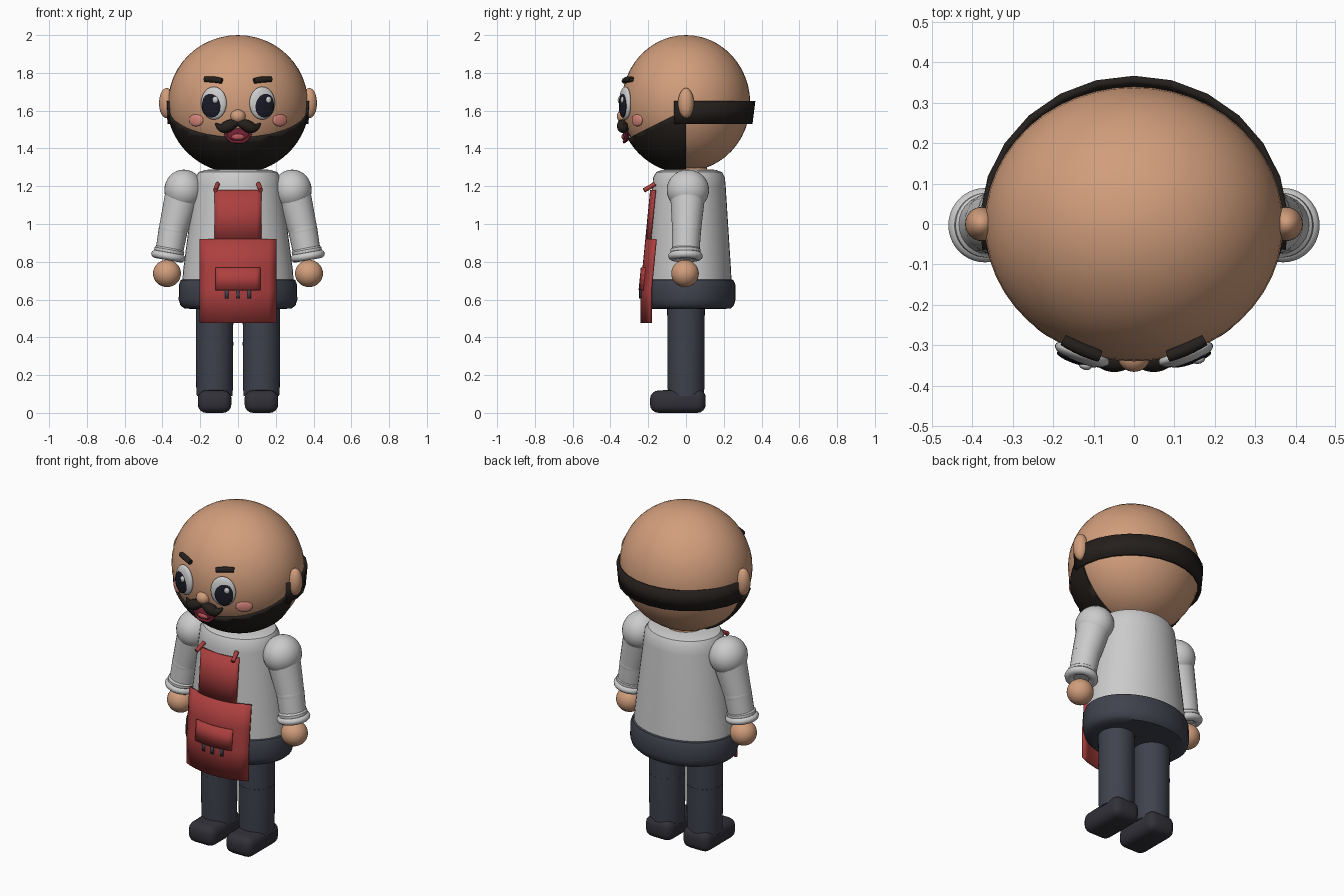
import bpy, bmesh
from math import sin, cos, pi, radians, atan2, sqrt
from mathutils import Matrix, Vector

if "Cube" in bpy.data.objects:
    bpy.data.objects.remove(bpy.data.objects["Cube"])


def mat(name, r, g, b):
    m = bpy.data.materials.new(name)
    m.diffuse_color = (r, g, b, 1)
    m.use_nodes = True
    m.node_tree.nodes["Principled BSDF"].inputs["Base Color"].default_value = m.diffuse_color
    return m


SKIN = mat("skin", .64, .34, .20)
HAIR = mat("hair", .018, .014, .012)
RED = mat("apron_red", .42, .05, .05)
PANTS = mat("pants", .05, .055, .075)
SHOE = mat("shoe", .032, .03, .04)
WHITE = mat("white", .9, .9, .88)
DARK = mat("pupil", .01, .01, .02)
PINK = mat("cheek", .68, .24, .20)
MOUTH = mat("mouth", .16, .015, .03)
TONGUE = mat("tongue", .5, .1, .11)


def finish(name, bm, m=None, angle=40):
    me = bpy.data.meshes.new(name)
    bm.to_mesh(me)
    bm.free()
    me.shade_smooth()
    me.set_sharp_from_angle(angle=radians(angle))
    if m:
        me.materials.append(m)
    ob = bpy.data.objects.new(name, me)
    bpy.context.collection.objects.link(ob)
    return ob


def ball(name, loc, size, m=None, turn=0, seg=32, tilt=0):
    bm = bmesh.new()
    M = (Matrix.Translation(loc) @ Matrix.Rotation(turn, 4, 'Z') @ Matrix.Rotation(tilt, 4, 'Y')
         @ Matrix.Diagonal((*size, 1)))
    bmesh.ops.create_uvsphere(bm, u_segments=seg, v_segments=seg // 2, radius=1, matrix=M)
    return finish(name, bm, m)


def lathe(name, profile, m=None, M=Matrix(), a0=0, a1=2 * pi, n=40, caps=True):
    """Sweep (rx, ry, z) rows around the axis, full or partial turn."""
    bm = bmesh.new()
    full = a1 - a0 > 6.28
    cols = n if full else n + 1
    rows = [[bm.verts.new(M @ Vector((rx * cos(a0 + (a1 - a0) * i / n), ry * sin(a0 + (a1 - a0) * i / n), z)))
             for i in range(cols)] for rx, ry, z in profile]
    for lo, hi in zip(rows, rows[1:]):
        for i in range(n):
            j = (i + 1) % cols
            bm.faces.new((lo[i], lo[j], hi[j], hi[i]))
    if full and caps:
        bm.faces.new(rows[0][::-1])
        bm.faces.new(rows[-1])
    return finish(name, bm, m)


def limb(name, a, b, ra, rb, m=None):
    a, b = Vector(a), Vector(b)
    M = Matrix.Translation(a) @ (b - a).to_track_quat('Z', 'Y').to_matrix().to_4x4()
    return lathe(name, [(ra, ra, 0), (rb, rb, (b - a).length)], m, M, n=28)


def tube(name, pts, radius, m):
    """Pts are (x, y, z, relative radius)."""
    cu = bpy.data.curves.new(name, 'CURVE')
    cu.dimensions = '3D'
    cu.bevel_depth, cu.bevel_resolution, cu.use_fill_caps = radius, 4, True
    cu.resolution_u = 6
    sp = cu.splines.new('NURBS')
    sp.points.add(len(pts) - 1)
    for p, (x, y, z, r) in zip(sp.points, pts):
        p.co, p.radius = (x, y, z, 1), r
    sp.use_endpoint_u, sp.order_u = True, 3
    cu.materials.append(m)
    ob = bpy.data.objects.new(name, cu)
    bpy.context.collection.objects.link(ob)


def solidify(ob, t, offset=-1):
    md = ob.modifiers.new("thickness", 'SOLIDIFY')
    md.thickness, md.offset = t, offset


# head
HC = 1.64
ball("head", (0, 0, HC), (.37, .34, .36), SKIN, seg=48)
lathe("neck", [(.11, .11, 1.22), (.11, .11, 1.34)], SKIN)


def face_y(x, z):
    return -.34 * sqrt(max(0, 1 - (x / .37) ** 2 - ((z - HC) / .36) ** 2))


def face_turn(x, z):
    return atan2(x / .1369, -face_y(x, z) / .1156)


# beard: front lower part of a slightly larger shell
bm = bmesh.new()
bmesh.ops.create_uvsphere(bm, u_segments=48, v_segments=32, radius=1,
                          matrix=Matrix.Translation((0, 0, HC)) @ Matrix.Diagonal((.378, .358, .372, 1)))
for co, no in (((0, 0, HC), (0, 1, 0)), ((0, 0, 1.605), (0, -.5, 1))):
    bmesh.ops.bisect_plane(bm, geom=bm.verts[:] + bm.edges[:] + bm.faces[:],
                           plane_co=co, plane_no=no, clear_outer=True)
solidify(finish("beard", bm, HAIR), .02)

# hair band around the back
band = lathe("hair_band", [(.374, .352, 1.53), (.382, .367, 1.65)], HAIR,
             a0=radians(-10), a1=radians(190), n=14)
solidify(band, .018)

# face
for s, side in ((-1, "left"), (1, "right")):
    ball(f"ear_{side}", (s * .378, 0, 1.64), (.04, .042, .08), SKIN)
    x = s * .128
    t = face_turn(x, 1.64)
    ball(f"eye_{side}", (x, face_y(x, 1.64) - .003, 1.64), (.071, .025, .087), WHITE, t)
    x = s * .141
    ball(f"pupil_{side}", (x, face_y(x, 1.63) - .021, 1.628), (.053, .012, .064), DARK, t)
    x += .02
    ball(f"eye_glint_{side}", (x, face_y(x, 1.655) - .03, 1.657), (.016, .01, .018), WHITE, t, 16)
    x = s * .222
    ball(f"cheek_{side}", (x, face_y(x, 1.55), 1.55), (.046, .012, .033), PINK, face_turn(x, 1.55))
    tube(f"brow_{side}", [(s * .085, -.327, 1.757, .9), (s * .13, -.312, 1.768, 1.1),
                          (s * .175, -.287, 1.766, .9)], .016, HAIR)
    tube(f"moustache_{side}", [(0, -.335, 1.535, .5), (s * .03, -.338, 1.53, 1), (s * .065, -.333, 1.51, 1.15),
                               (s * .095, -.325, 1.507, .7), (s * .118, -.315, 1.533, .15)], .029, HAIR)
ball("nose", (0, -.328, 1.57), (.04, .038, .037), SKIN)
ball("mouth", (0, -.317, 1.47), (.06, .018, .036), MOUTH)
ball("tongue", (0, -.328, 1.462), (.035, .013, .017), TONGUE, seg=20)
tube("lower_lip", [(-.07, -.315, 1.48, .8), (-.045, -.325, 1.435, 1), (0, -.328, 1.435, 1),
                   (.045, -.325, 1.435, 1), (.07, -.315, 1.48, .8)], .008, MOUTH)

# torso and hips
CY = Matrix.Translation((0, .016, 0))
lathe("torso", [(.296, .226, .68), (.29, .222, .76), (.232, .194, 1.2), (.226, .19, 1.245), (.208, .174, 1.275),
                (.17, .14, 1.287), (.05, .04, 1.29)], None, CY)
lathe("hips", [(.24, .18, .55), (.285, .222, .553), (.305, .238, .57), (.314, .246, .6), (.312, .245, .68),
               (.303, .235, .703), (.28, .21, .712)], PANTS, CY)


# apron: panels bent around the body
def apron_y(x, z):
    return -.19 - .098 * min(1.18 - z, .53) + 1.15 * x * x


def panel(name, x0, x1, zs, push, t, m, n=10):
    bm = bmesh.new()
    rows = [[bm.verts.new((x, apron_y(x, z) - push, z)) for x in (x0 + (x1 - x0) * i / n for i in range(n + 1))]
            for z in zs]
    for lo, hi in zip(rows, rows[1:]):
        for i in range(n):
            bm.faces.new((lo[i], lo[i + 1], hi[i + 1], hi[i]))
    solidify(finish(name, bm, m), t)


panel("apron_bib", -.125, .125, (.92, 1.05, 1.18), 0, .014, RED)
panel("apron_skirt", -.205, .205, (.475, .65, .78, .92), 0, .014, RED)
panel("apron_pocket", -.12, .12, (.65, .77), .009, .012, RED)
for i, x in enumerate((-.06, 0, .06)):
    panel(f"pocket_tool_{i}", x - .009, x + .009, (.605, .65), .006, .01, PANTS, 2)

# arms, legs, straps
for s, side in ((-1, "left"), (1, "right")):
    tube(f"apron_strap_{side}", [(s * .12, -.222, 1.178, 1), (s * .115, -.195, 1.193, 1),
                                 (s * .108, -.165, 1.212, 1)], .012, RED)
    sh, el, wr = (s * .287, .01, 1.18), (s * .343, .003, .97), (s * .37, -.003, .82)
    ball(f"shoulder_{side}", sh, (.103, .112, .108))
    limb(f"upper_arm_{side}", sh, el, .095, .077)
    ball(f"elbow_{side}", el, (.077, .078, .077))
    limb(f"forearm_{side}", el, wr, .077, .072)
    M = Matrix.Translation((s * .369, -.003, .83)) @ Matrix.Rotation(s * radians(-10), 4, 'Y')
    ring = [(.066 + .026 * cos(a), .066 + .026 * cos(a), .022 * sin(a))
            for a in (2 * pi * k / 12 - pi for k in range(13))]
    lathe(f"cuff_{side}", ring, None, M, caps=False)
    lathe(f"cuff_edge_{side}", [(.07, .07, .01), (.08, .08, .02), (.08, .08, .035), (.07, .07, .045)], None, M)
    ball(f"hand_{side}", (s * .376, -.005, .738), (.074, .073, .072), SKIN)
    x = s * .124
    lathe(f"thigh_{side}", [(.098, .098, .37), (.1, .1, .6)], PANTS, Matrix.Translation((x, 0, 0)))
    lathe(f"shin_{side}", [(.094, .094, .09), (.097, .097, .13), (.099, .099, .375)], PANTS,
          Matrix.Translation((x, 0, 0)))
    # shoe: rounded block with a lower toe
    bm = bmesh.new()
    bmesh.ops.create_cube(bm, size=1, matrix=Matrix.Translation((x, -.043, .063)) @ Matrix.Diagonal((.178, .295, .126, 1)))
    for v in bm.verts:
        if v.co.y < -.1 and v.co.z > .06:
            v.co.z = .118
    bmesh.ops.bevel(bm, geom=bm.edges[:], offset=.045, segments=4, profile=.5, affect='EDGES')
    finish(f"shoe_{side}", bm, SHOE)
